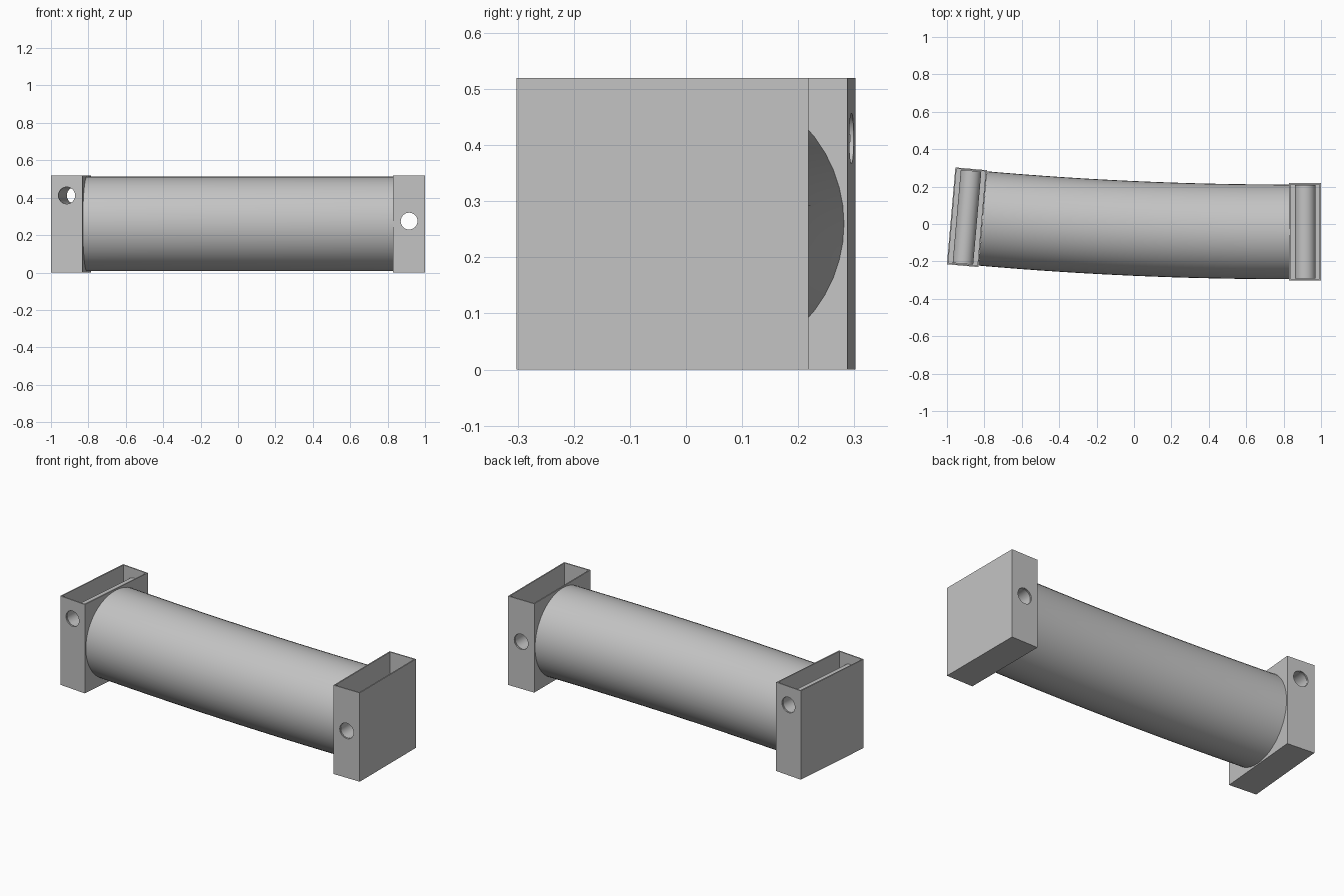
import bpy, bmesh, math
from mathutils import Matrix, Vector

cube = bpy.data.objects.get("Cube")
if cube:
    bpy.data.objects.remove(cube, do_unlink=True)

grey = bpy.data.materials.new("plain grey")
grey.use_nodes = True
COLOUR = (0.55, 0.55, 0.55, 1)
grey.diffuse_color = COLOUR
grey.node_tree.nodes["Principled BSDF"].inputs["Base Color"].default_value = COLOUR

SIZE, DEPTH, WALL = 0.52, 0.17, 0.01     # end bracket
TUBE_R, BORE_R, SLEEVE_R = 0.253, 0.045, 0.055
TURN = math.radians(5)                   # bend of the tube


def make_object(name, bm):
    bmesh.ops.recalc_face_normals(bm, faces=bm.faces)
    mesh = bpy.data.meshes.new(name)
    bm.to_mesh(mesh)
    bm.free()
    mesh.materials.append(grey)
    obj = bpy.data.objects.new(name, mesh)
    bpy.context.collection.objects.link(obj)
    return obj


def smooth(obj):
    bpy.ops.object.select_all(action="DESELECT")
    obj.select_set(True)
    bpy.context.view_layer.objects.active = obj
    bpy.ops.object.shade_smooth_by_angle(angle=math.radians(35))


def loft(bm, rings, closed=False):
    """Skin successive vertex rings with quads."""
    pairs = list(zip(rings, rings[1:]))
    if closed:
        pairs.append((rings[-1], rings[0]))
    for a, b in pairs:
        for i in range(len(a)):
            j = (i + 1) % len(a)
            bm.faces.new((a[i], a[j], b[j], b[i]))


def ring(bm, centre, side, radius, count):
    """Circle in the plane of a horizontal side vector and z."""
    up = Vector((0, 0, 1))
    angles = [math.tau * i / count for i in range(count)]
    return [bm.verts.new(centre + radius * (side * math.cos(a) + up * math.sin(a)))
            for a in angles]


def bracket(name, x, y, angle, hole_z):
    """Open-topped box with a sleeved pin hole from front to back."""
    place = Matrix.Translation((x, y, 0)) @ Matrix.Rotation(angle, 4, "Z")

    # Box with a pocket sunk from the top
    bm = bmesh.new()
    bmesh.ops.create_cube(bm, size=1, matrix=Matrix.Translation((0, 0, SIZE / 2))
                          @ Matrix.Diagonal((DEPTH, SIZE, SIZE, 1)))
    top = max(bm.faces, key=lambda f: f.calc_center_median().z)
    bmesh.ops.inset_region(bm, faces=[top], thickness=WALL)
    out = bmesh.ops.extrude_face_region(bm, geom=[top])["geom"]
    floor = [v for v in out if isinstance(v, bmesh.types.BMVert)]
    bmesh.ops.translate(bm, verts=floor, vec=(0, 0, WALL - SIZE))
    if top.is_valid:
        bmesh.ops.delete(bm, geom=[top], context="FACES")
    box = make_object(name, bm)

    # Bore through the front and back walls
    bm = bmesh.new()
    bmesh.ops.create_cone(bm, cap_ends=True, segments=32, radius1=BORE_R,
                          radius2=BORE_R, depth=SIZE * 1.5,
                          matrix=Matrix.Translation((0, 0, hole_z))
                          @ Matrix.Rotation(math.pi / 2, 4, "X"))
    cutter = make_object(name + "_cutter", bm)
    cutter.hide_render = True
    mod = box.modifiers.new("pin hole", "BOOLEAN")
    mod.operation, mod.solver, mod.object = "DIFFERENCE", "EXACT", cutter
    bpy.context.view_layer.update()
    graph = bpy.context.evaluated_depsgraph_get()
    cut = bpy.data.meshes.new_from_object(box.evaluated_get(graph))
    box.modifiers.clear()
    box.data = cut
    bpy.data.objects.remove(cutter, do_unlink=True)

    # Sleeve joining the two holes inside the pocket
    bm = bmesh.new()
    half = SIZE / 2 - WALL
    side = Vector((1, 0, 0))
    rings = [ring(bm, Vector((0, s * half, hole_z)), side, r, 32)
             for s, r in ((-1, BORE_R), (-1, SLEEVE_R), (1, SLEEVE_R), (1, BORE_R))]
    loft(bm, rings, closed=True)
    sleeve = make_object(name + "_sleeve", bm)

    for obj in (box, sleeve):
        obj.matrix_world = place
        smooth(obj)


bracket("left_bracket", 1 - DEPTH / 2, -0.042, 0, 0.275)
bracket("right_bracket", -0.893, 0.036, -TURN, 0.412)

# Main tube swept along a gentle arc between the brackets
START, END, END_Y = -0.808, 1 - DEPTH, -0.042
bend = (END - START) / math.sin(TURN)
bm = bmesh.new()
rings = []
STEPS = 16
for i in range(STEPS + 1):
    a = TURN * (1 - i / STEPS)
    centre = Vector((END - bend * math.sin(a),
                     END_Y + bend * (1 - math.cos(a)), SIZE / 2))
    rings.append(ring(bm, centre, Vector((math.sin(a), math.cos(a), 0)), TUBE_R, 48))
loft(bm, rings)
bm.faces.new(rings[0])
bm.faces.new(rings[-1])
smooth(make_object("curved_tube", bm))
